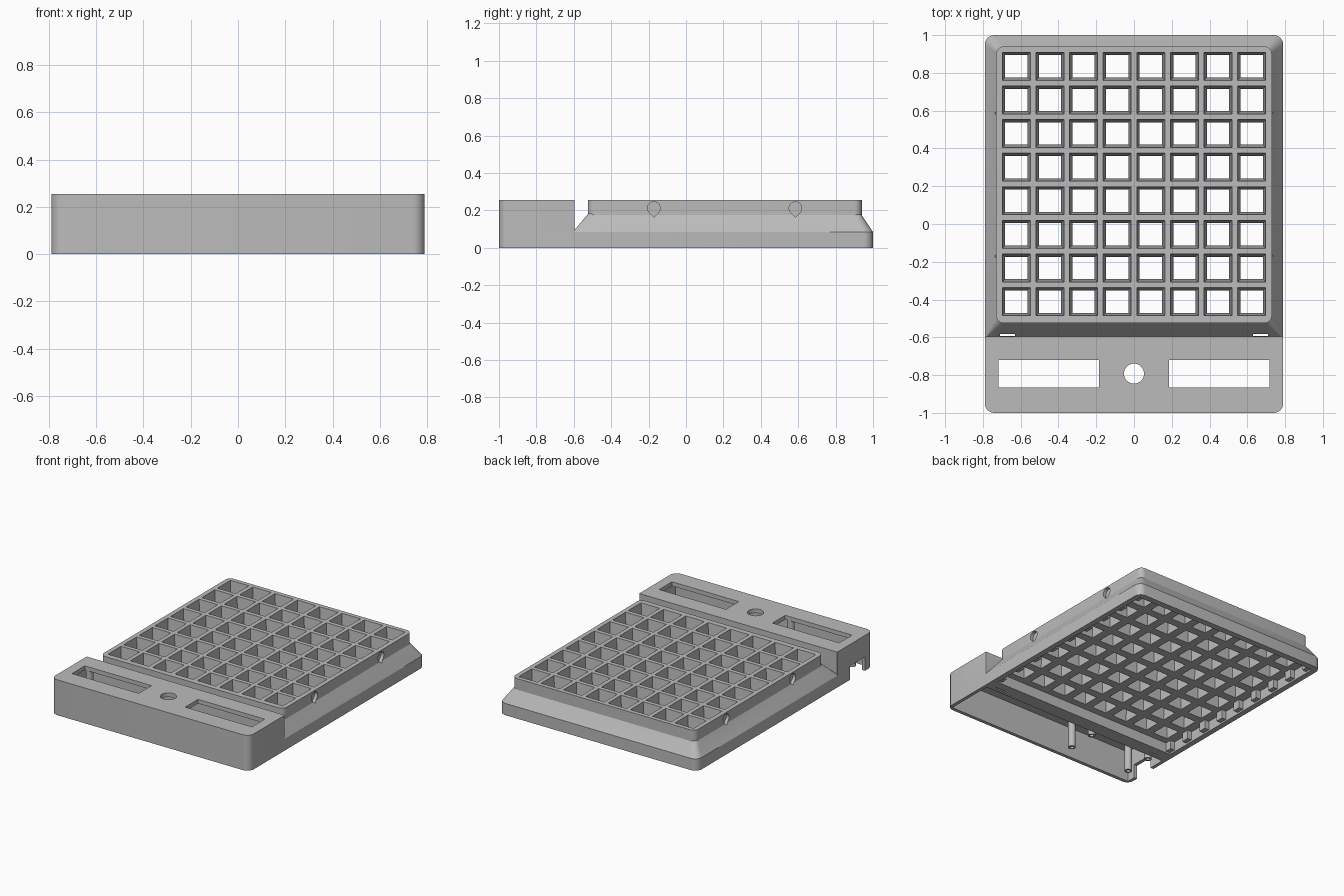
import bpy, bmesh, math

cube = bpy.data.objects.get("Cube")
if cube:
    bpy.data.objects.remove(cube, do_unlink=True)

grey = bpy.data.materials.new("light grey plastic")
grey.use_nodes = True
COLOUR = (0.5, 0.5, 0.5, 1)
grey.diffuse_color = COLOUR
grey.node_tree.nodes["Principled BSDF"].inputs["Base Color"].default_value = COLOUR


def finish(name, bm):
    bmesh.ops.recalc_face_normals(bm, faces=bm.faces)
    mesh = bpy.data.meshes.new(name)
    bm.to_mesh(mesh)
    bm.free()
    mesh.materials.append(grey)
    obj = bpy.data.objects.new(name, mesh)
    bpy.context.collection.objects.link(obj)
    return obj


def add_loft(bm, loops):
    """Skin a stack of equal point loops and cap both ends."""
    rings = [[bm.verts.new(p) for p in loop] for loop in loops]
    n = len(rings[0])
    for low, high in zip(rings, rings[1:]):
        for i in range(n):
            j = (i + 1) % n
            bm.faces.new((low[i], low[j], high[j], high[i]))
    bm.faces.new(rings[0][::-1])
    bm.faces.new(rings[-1])


def rounded(hx, y0, y1, z, front=0.002, back=0.002, steps=6):
    """Rounded rectangle with separate front and back corner radii."""
    points = []
    corners = ((1, y1, -1, back), (-1, y1, -1, back), (-1, y0, 1, front), (1, y0, 1, front))
    for quarter, (side, y, inward, r) in enumerate(corners):
        for k in range(steps + 1):
            a = math.pi / 2 * (quarter + k / steps)
            points.append((side * (hx - r) + r * math.cos(a),
                           y + inward * r + r * math.sin(a), z))
    return points


def rect(x0, x1, y0, y1, z):
    return [(x0, y0, z), (x1, y0, z), (x1, y1, z), (x0, y1, z)]


def circle(x, y, z, r, n=32):
    return [(x + r * math.cos(2 * math.pi * i / n),
             y + r * math.sin(2 * math.pi * i / n), z) for i in range(n)]


def solid(name, *loops):
    bm = bmesh.new()
    add_loft(bm, loops)
    return finish(name, bm)


def box(name, x0, x1, y0, y1, z0, z1):
    return solid(name, rect(x0, x1, y0, y1, z0), rect(x0, x1, y0, y1, z1))


def combine(target, tool, operation="DIFFERENCE"):
    mod = target.modifiers.new("combine", "BOOLEAN")
    mod.operation, mod.solver, mod.object = operation, "EXACT", tool
    bpy.context.view_layer.update()
    graph = bpy.context.evaluated_depsgraph_get()
    mesh = bpy.data.meshes.new_from_object(target.evaluated_get(graph))
    target.modifiers.clear()
    target.data = mesh
    bpy.data.objects.remove(tool, do_unlink=True)


TOP = 0.255
PITCH = 0.178
ROW_MID = 0.212
POCKET_TOP = 0.075

# Sloping base, raised grid frame and front block
case = solid("case",
             rounded(0.79, -0.605, 1, 0, back=0.05),
             rounded(0.79, -0.605, 1, 0.085, back=0.05),
             rounded(0.72, -0.517, 0.93, 0.19, 0.03, 0.03))
combine(case, solid("frame", rounded(0.73, -0.525, 0.94, 0.17, 0.04, 0.04),
                    rounded(0.73, -0.525, 0.94, TOP, 0.04, 0.04)), "UNION")
combine(case, solid("block", rounded(0.79, -1, -0.595, 0, 0.05),
                    rounded(0.79, -1, -0.595, TOP, 0.05)), "UNION")

# Underside pocket and front compartment
combine(case, box("pocket", -0.75, 0.75, -0.52, 0.955, -0.1, POCKET_TOP))
combine(case, box("compartment", -0.765, 0.765, -0.975, -0.62, -0.1, 0.225))

# Grid of tapered cells
bm = bmesh.new()
for col in range(8):
    for row in range(8):
        x, y = (col - 3.5) * PITCH, ROW_MID + (row - 3.5) * PITCH
        loops = []
        for z, h in ((POCKET_TOP - 0.03, 0.058), (POCKET_TOP, 0.059),
                     (TOP, 0.074), (TOP + 0.02, 0.074)):
            loops.append(rect(x - h, x + h, y - h, y + h, z))
        add_loft(bm, loops)
combine(case, finish("cells", bm))

# Slots and round hole in the block, thin slits behind it
for s in (-1, 1):
    a, b = sorted((s * 0.185, s * 0.718))
    combine(case, box("slot", a, b, -0.866, -0.72, 0.15, 0.4))
    a, b = sorted((s * 0.63, s * 0.71))
    combine(case, box("slit", a, b, -0.594, -0.582, -0.1, 0.2))
combine(case, solid("hole", circle(0, -0.792, 0.15, 0.053), circle(0, -0.792, 0.4, 0.053)))

# Cable opening in the side wall
combine(case, box("opening", -0.85, -0.74, -0.91, -0.74, -0.1, 0.1))

# Blind teardrop sockets on both sides of the frame
R = 0.034
arc = [math.radians(-45 + 270 * i / 20) for i in range(21)]
drop = [(R * math.cos(a), R * math.sin(a)) for a in arc] + [(0, -R * math.sqrt(2))]
for s in (-1, 1):
    for y in (-0.172, 0.585):
        combine(case, solid("socket", *[[(s * x, y + u, 0.212 + v) for u, v in drop]
                                        for x in (0.708, 0.85)]))

# Ribs along the pocket walls
bm = bmesh.new()
for s in (-1, 1):
    for i in range(9):
        y = ROW_MID + (i - 4) * PITCH
        a, b = sorted((s * 0.715, s * 0.755))
        add_loft(bm, [rect(a, b, y - 0.028, y + 0.028, z) for z in (0.012, 0.08)])
ribs = finish("pocket_ribs", bm)

# Hollow screw posts under the block
posts = []
for x in (-0.21, -0.7):
    for y in (-0.895, -0.69):
        post = solid("screw_post", circle(x, y, 0.02, 0.025, 20), circle(x, y, 0.23, 0.025, 20))
        combine(post, solid("bore", circle(x, y, -0.1, 0.014, 20), circle(x, y, 0.1, 0.014, 20)))
        posts.append(post)

# Smooth rounded corners, keep edges sharp
bpy.ops.object.select_all(action="DESELECT")
for obj in [case, ribs] + posts:
    obj.select_set(True)
bpy.context.view_layer.objects.active = case
bpy.ops.object.shade_smooth_by_angle(angle=math.radians(30))
